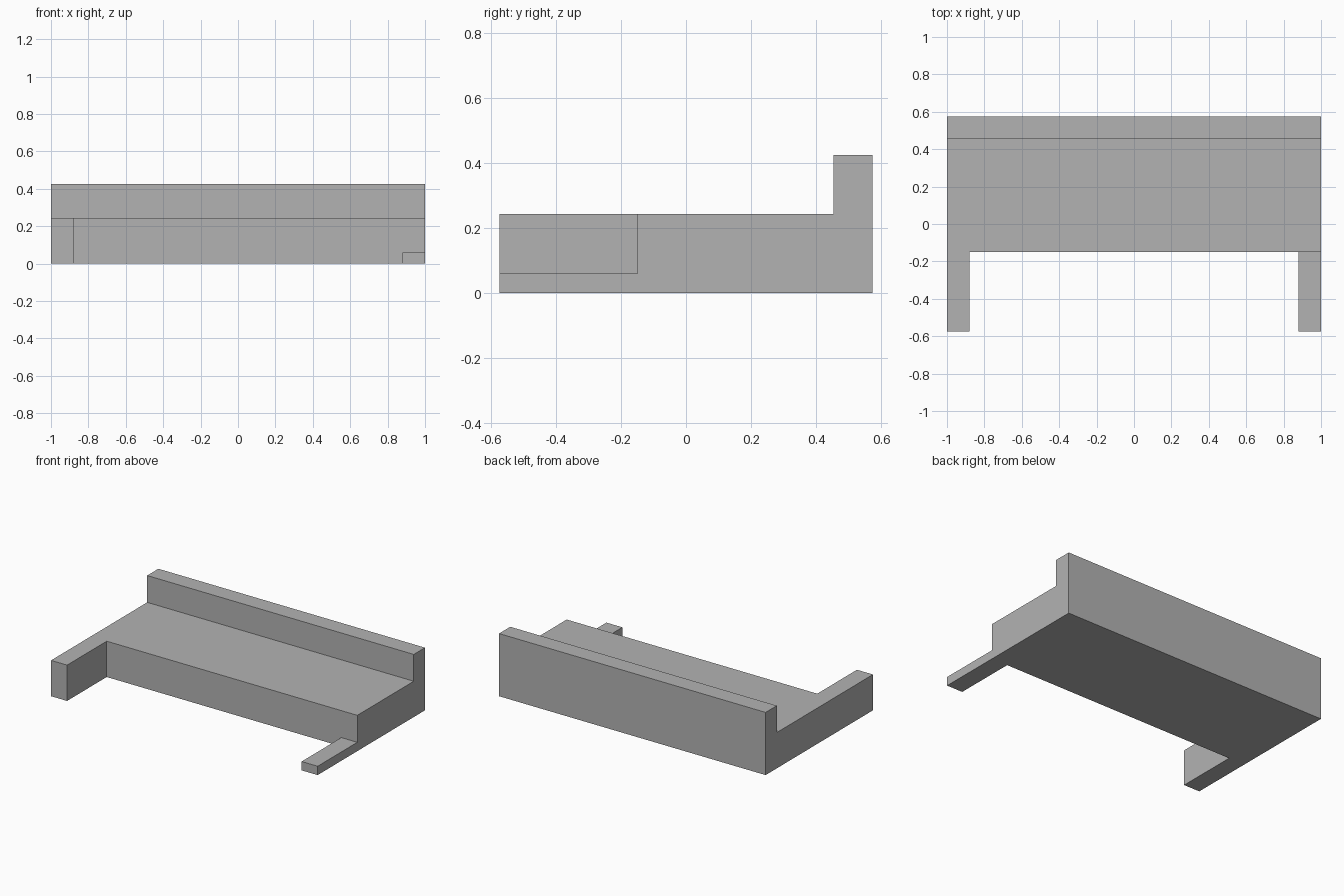
import bpy
import bmesh
from mathutils import Vector

cube = bpy.data.objects.get("Cube")
if cube:
    bpy.data.objects.remove(cube, do_unlink=True)

grey = bpy.data.materials.new("plain grey")
grey.use_nodes = True
grey.diffuse_color = (0.45, 0.45, 0.45, 1)
grey.node_tree.nodes["Principled BSDF"].inputs["Base Color"].default_value = grey.diffuse_color


def extrude_profile(name, corners, sweep):
    """Make a closed solid by sweeping a flat outline along a vector."""
    bm = bmesh.new()
    face = bm.faces.new([bm.verts.new(c) for c in corners])
    swept = bmesh.ops.extrude_face_region(bm, geom=[face])["geom"]
    verts = [g for g in swept if isinstance(g, bmesh.types.BMVert)]
    bmesh.ops.translate(bm, verts=verts, vec=Vector(sweep))
    bmesh.ops.recalc_face_normals(bm, faces=bm.faces)
    mesh = bpy.data.meshes.new(name)
    bm.to_mesh(mesh)
    bm.free()
    mesh.materials.append(grey)
    obj = bpy.data.objects.new(name, mesh)
    bpy.context.collection.objects.link(obj)
    return obj


front, back, inner, lip = -0.575, 0.575, -0.15, 0.455
deck, top, low = 0.243, 0.425, 0.06
arm = 0.88

# Deck with raised back lip, swept across the full width
side = [(front, 0), (back, 0), (back, top), (lip, top), (lip, deck), (front, deck)]
base = extrude_profile("stepped_base", [(-1, y, z) for y, z in side], (2, 0, 0))

# Front notch, leaving a full-height right arm and a low left arm
notch = [(-arm, -0.2), (arm, -0.2), (arm, low), (1.2, low), (1.2, 0.6), (-arm, 0.6)]
cutter = extrude_profile("front_notch_cutter", [(x, -1, z) for x, z in notch], (0, 1 + inner, 0))

cut = base.modifiers.new("front notch", "BOOLEAN")
cut.operation = "DIFFERENCE"
cut.solver = "EXACT"
cut.object = cutter

# Bake the cut and remove the helper
bpy.context.view_layer.objects.active = base
bpy.ops.object.modifier_apply(modifier=cut.name)
bpy.data.objects.remove(cutter, do_unlink=True)
